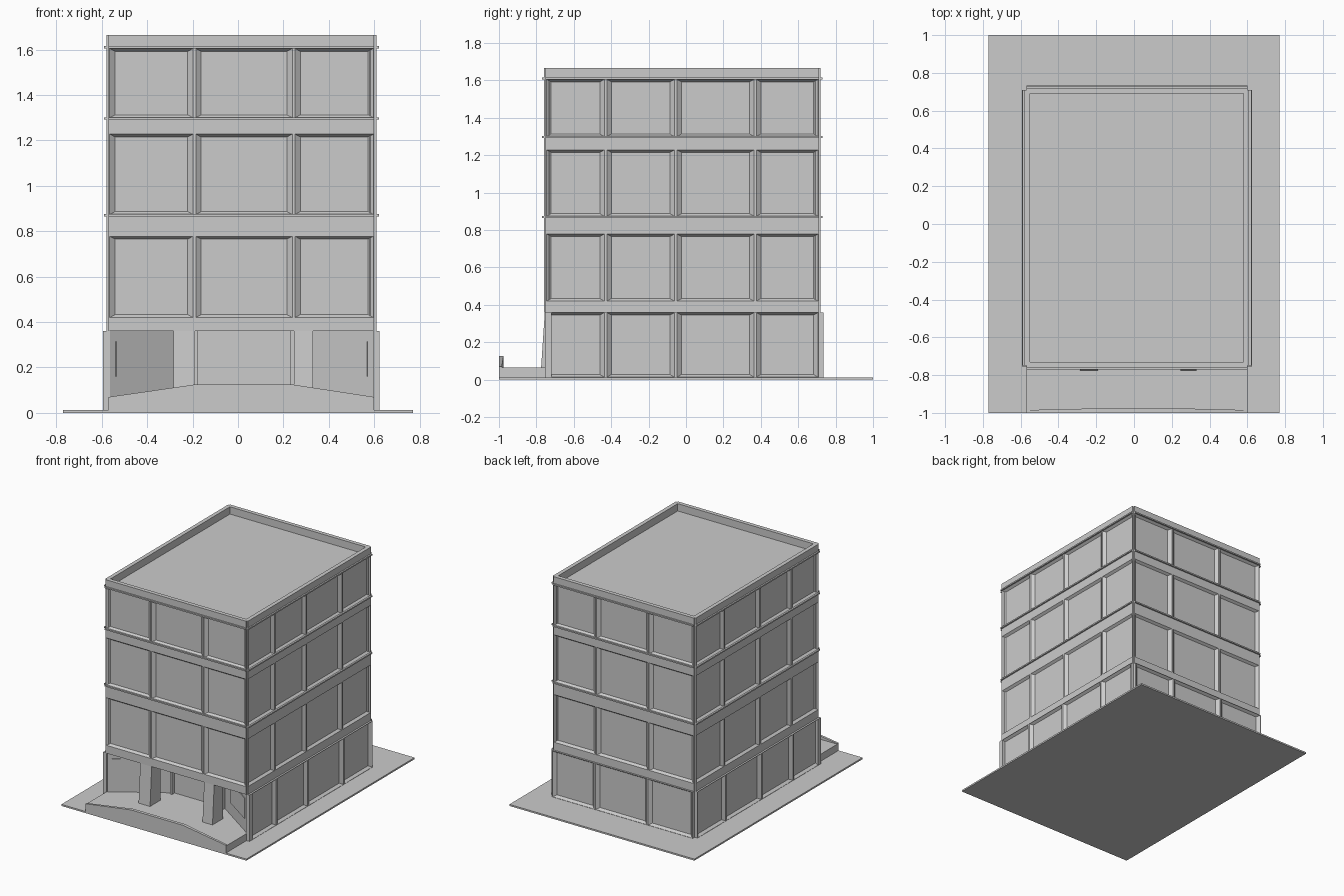
import bpy, bmesh

if "Cube" in bpy.data.objects:
    bpy.data.objects.remove(bpy.data.objects["Cube"])


def finish(name, bm):
    bmesh.ops.remove_doubles(bm, verts=bm.verts, dist=1e-5)
    bmesh.ops.recalc_face_normals(bm, faces=bm.faces)
    me = bpy.data.meshes.new(name)
    bm.to_mesh(me)
    bm.free()
    ob = bpy.data.objects.new(name, me)
    bpy.context.collection.objects.link(ob)
    return ob


def loft(name, ring_a, ring_b):
    """Closed solid between two matching outlines."""
    bm = bmesh.new()
    a = [bm.verts.new(p) for p in ring_a]
    b = [bm.verts.new(p) for p in ring_b]
    bm.faces.new(a)
    bm.faces.new(b)
    for i in range(len(a)):
        j = (i + 1) % len(a)
        bm.faces.new((a[i], a[j], b[j], b[i]))
    return finish(name, bm)


def prism(name, plan, z0, z1):
    return loft(name, [(x, y, z0) for x, y in plan], [(x, y, z1) for x, y in plan])


def box(name, x0, x1, y0, y1, z0, z1):
    return prism(name, [(x0, y0), (x1, y0), (x1, y1), (x0, y1)], z0, z1)


def facade(name, axis, pos, sgn, span, bays, zspan, rows, depth, thick):
    """Wall slab with a grid of chamfered window recesses on its outer face."""
    def P(u, z, d):
        p = pos - sgn * d
        return (p, u, z) if axis == 'x' else (u, p, z)
    bm = bmesh.new()

    def quad(*pts):
        bm.faces.new([bm.verts.new(P(*p)) for p in pts])
    us = sorted({*span, *[v for b in bays for v in b]})
    zs = sorted({*zspan, *[v for r in rows for v in r]})
    du, dz = 0.024, 0.013
    for a, b in zip(us, us[1:]):
        quad((a, zs[0], 0), (b, zs[0], 0), (b, zs[0], thick), (a, zs[0], thick))
        quad((a, zs[-1], 0), (b, zs[-1], 0), (b, zs[-1], thick), (a, zs[-1], thick))
        for c, d in zip(zs, zs[1:]):
            quad((a, c, thick), (b, c, thick), (b, d, thick), (a, d, thick))
            o = [(a, c, 0), (b, c, 0), (b, d, 0), (a, d, 0)]
            if (a, b) in bays and (c, d) in rows:
                n = [(a + du, c + dz, depth), (b - du, c + dz, depth),
                     (b - du, d - dz, depth), (a + du, d - dz, depth)]
                for i in range(4):
                    j = (i + 1) % 4
                    quad(o[i], o[j], n[j], n[i])
                o = n
            quad(*o)
    for u in span:
        for c, d in zip(zs, zs[1:]):
            quad((u, c, 0), (u, c, thick), (u, d, thick), (u, d, 0))
    return finish(name, bm)


XS, YS = (-0.57, 0.60), (-0.75, 0.71)
bays_x = [(-0.565, -0.198), (-0.186, 0.239), (0.251, 0.597)]
bays_y = [(-0.745, -0.437), (-0.423, -0.062), (-0.048, 0.364), (0.376, 0.706)]
rows = [(0.42, 0.778), (0.874, 1.228), (1.30, 1.605)]
G, TOP = 0.36, 1.665

# ground slab, upper core with flat roof, and ground-storey core with porch notch
box("base_slab", -0.77, 0.77, -1, 1, 0, 0.012)
box("upper_core", -0.552, 0.582, -0.732, 0.692, G, 1.61)
prism("ground_core", [(-0.57, -0.75), (-0.18, -0.5), (0.235, -0.5), (0.60, -0.75),
                      (0.60, 0.70), (-0.57, 0.70)], 0.012, G)

# upper facades, ground-storey facades and thin ledges on each side
sides = [("front", 'y', -0.76, -1, XS, bays_x), ("back", 'y', 0.72, 1, XS, bays_x),
         ("left", 'x', -0.58, -1, YS, bays_y), ("right", 'x', 0.61, 1, YS, bays_y)]
for side, ax, pos, s, span, bays in sides:
    facade(side + "_facade", ax, pos, s, span, bays, (G, TOP), rows, 0.018, 0.03)
    if side != "front":
        facade(side + "_ground_wall", ax, pos + s * 0.014, s, span, bays,
               (0.012, G), [(0.014, G - 0.002)], 0.02, 0.03)
    for z in (0.87, 1.297, 1.61):
        a, b = sorted((pos - s * 0.002, pos + s * 0.011))
        r = (*span, a, b) if ax == 'y' else (a, b, *span)
        box(side + "_ledge", *r, z - 0.005, z + 0.005)

# porch: raised floor, splayed-wall windows, back wall posts, columns
box("porch_floor", -0.57, 0.60, -0.985, -0.49, 0.01, 0.065)
for name, (ax, ay), (bx, by) in [("left", (-0.57, -0.75), (-0.18, -0.5)),
                                 ("right", (0.60, -0.75), (0.235, -0.5))]:
    def on_wall(t, off):
        dx, dy = bx - ax, by - ay
        ln = (dx * dx + dy * dy) ** 0.5
        k = 1 if dx > 0 else -1
        return (ax + dx * t + k * dy / ln * off, ay + dy * t - abs(dx) / ln * off)
    prism(name + "_porch_window", [on_wall(0.08, -0.01), on_wall(0.7, -0.01),
                                   on_wall(0.7, 0.005), on_wall(0.08, 0.005)], 0.16, 0.315)
    # end pier closing the wall corner
    x0, x1 = (-0.594, -0.565) if name == "left" else (0.595, 0.624)
    box(name + "_end_pier", x0, x1, -0.755, -0.72, 0.012, G)
for x in (-0.187, 0.238):
    box("porch_post", x - 0.009, x + 0.009, -0.53, -0.49, 0.06, G)
for x0, x1 in ((-0.285, -0.19), (0.247, 0.33)):
    def ring(yf, z):
        return [(x0, yf, z), (x1, yf, z), (x1, -0.65, z), (x0, -0.65, z)]
    loft("porch_column", ring(-0.775, 0.06), ring(-0.755, G))

# low peaked front wall, slightly thicker in the middle
prof = [(-0.57, 0.01), (-0.19, 0.01), (0.24, 0.01), (0.60, 0.01),
        (0.60, 0.07), (0.24, 0.125), (-0.19, 0.125), (-0.57, 0.07)]
loft("front_low_wall", [(x, -1, z) for x, z in prof],
     [(x, -0.985 if abs(x) > 0.5 else -0.976, z) for x, z in prof])
